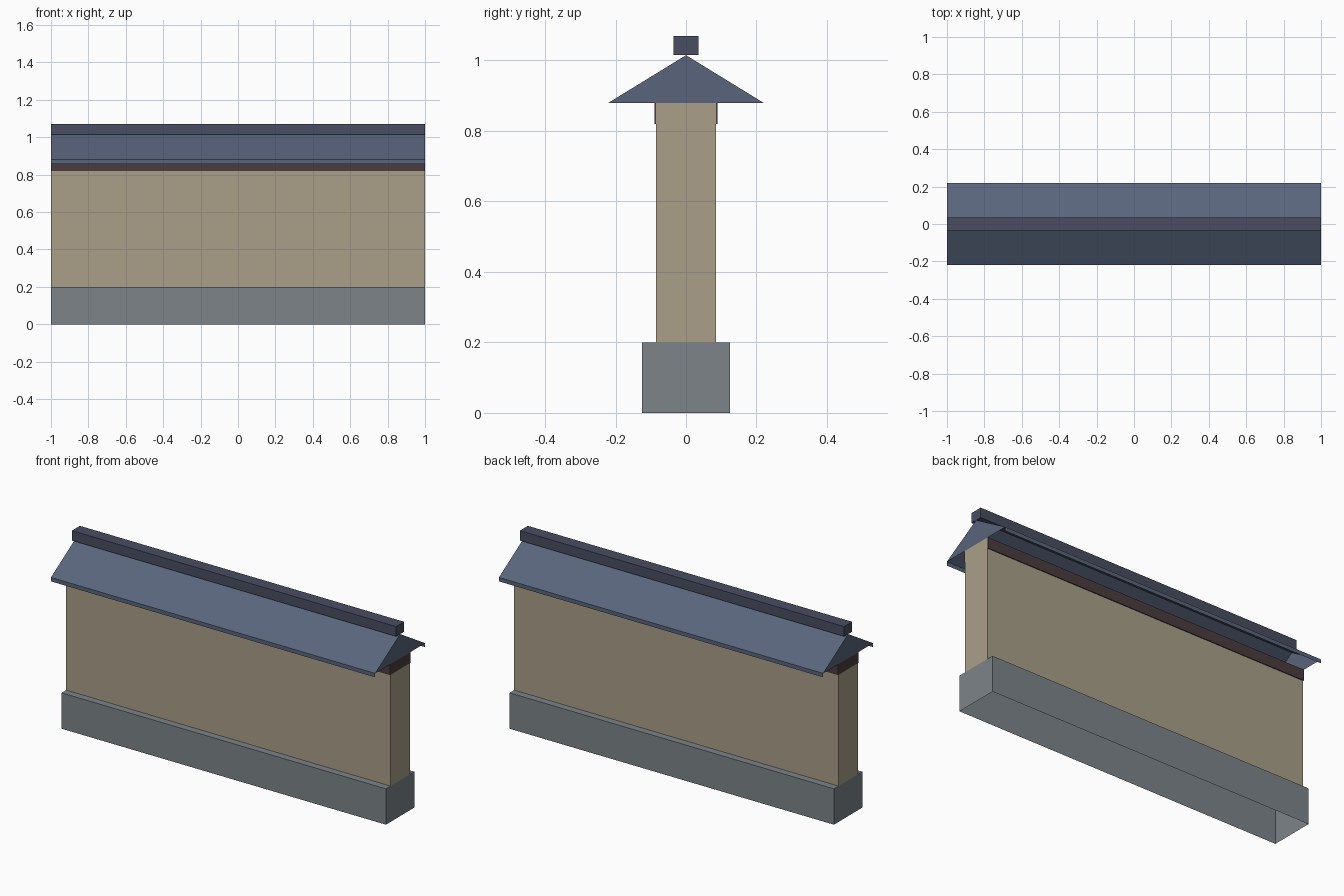
import bpy, bmesh

if "Cube" in bpy.data.objects:
    bpy.data.objects.remove(bpy.data.objects["Cube"])

HALF_LENGTH = 1.0


def material(name, rgb):
    mat = bpy.data.materials.new(name)
    mat.diffuse_color = (*rgb, 1.0)
    mat.use_nodes = True
    mat.node_tree.nodes["Principled BSDF"].inputs["Base Color"].default_value = mat.diffuse_color
    return mat


def extrude_profile(name, profile, mat, closed=True, caps=True, skip=()):
    """Sweep a (y, z) profile along x; skip lists profile edges left open."""
    bm = bmesh.new()
    left = [bm.verts.new((-HALF_LENGTH, y, z)) for y, z in profile]
    right = [bm.verts.new((HALF_LENGTH, y, z)) for y, z in profile]
    n = len(profile)
    for i in range(n if closed else n - 1):
        if i not in skip:
            j = (i + 1) % n
            bm.faces.new((left[i], left[j], right[j], right[i]))
    if caps:
        bm.faces.new(left[::-1])
        bm.faces.new(right)
    bmesh.ops.recalc_face_normals(bm, faces=bm.faces)
    mesh = bpy.data.meshes.new(name)
    bm.to_mesh(mesh)
    bm.free()
    mesh.materials.append(mat)
    obj = bpy.data.objects.new(name, mesh)
    bpy.context.collection.objects.link(obj)
    return obj


def rect(half_width, z0, z1):
    w = half_width
    return [(-w, z0), (w, z0), (w, z1), (-w, z1)]


stone = material("stone", (0.20, 0.23, 0.25))
plaster = material("plaster", (0.40, 0.35, 0.25))
wood = material("dark_wood", (0.07, 0.045, 0.05))
tile = material("roof_tile", (0.10, 0.13, 0.20))
ridge_tile = material("ridge_tile", (0.065, 0.075, 0.12))

# Stone footing, open underneath
extrude_profile("stone_base", rect(0.125, 0.0, 0.2), stone, skip=(0,))

# Plastered wall and the wooden beam under the eaves
extrude_profile("wall", rect(0.085, 0.2, 0.88), plaster)
extrude_profile("eave_beam", rect(0.09, 0.82, 0.88), wood)

# Gabled roof shell, open underneath
roof = extrude_profile("roof", [(-0.22, 0.88), (0.22, 0.88), (0, 1.015)],
                       tile, skip=(0,))

# Thin vertical eave boards hanging from both roof edges
for side, y in (("front", -0.22), ("back", 0.22)):
    board = extrude_profile(side + "_eave_board", [(y, 0.858), (y, 0.88)],
                            tile, closed=False, caps=False)
    if board.data.polygons[0].normal.y * y < 0:
        board.data.flip_normals()

# Ridge cap
extrude_profile("ridge_cap", rect(0.035, 1.015, 1.07), ridge_tile)
